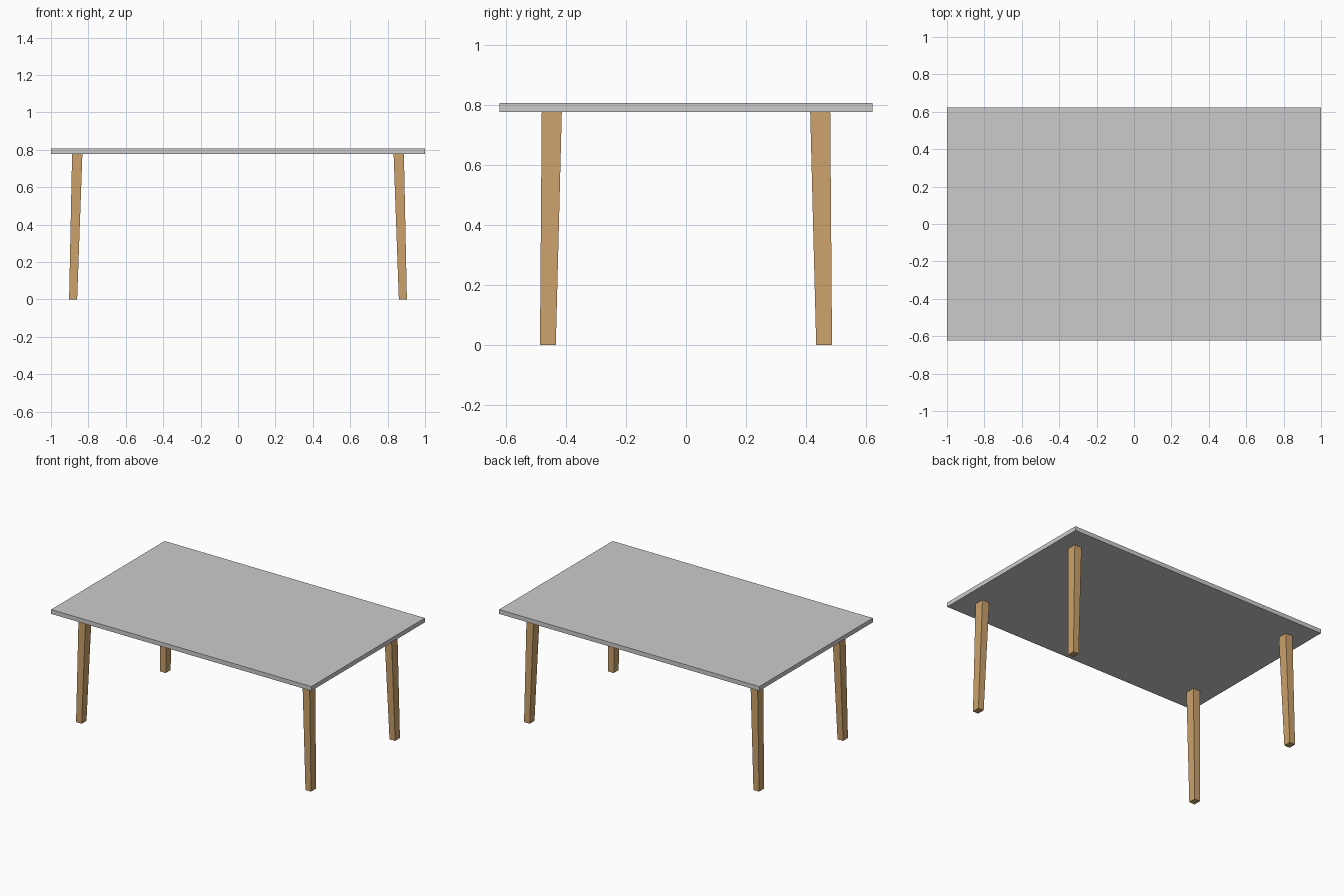
import bpy, bmesh

if "Cube" in bpy.data.objects:
    bpy.data.objects.remove(bpy.data.objects["Cube"])


def material(name, color):
    mat = bpy.data.materials.new(name)
    mat.diffuse_color = color
    mat.use_nodes = True
    mat.node_tree.nodes["Principled BSDF"].inputs["Base Color"].default_value = mat.diffuse_color
    return mat


def tapered_box(name, bottom, top, z0, z1, mat=None):
    """Box between two rectangles given as (x0, x1, y0, y1)."""
    bm = bmesh.new()
    rings = []
    for (x0, x1, y0, y1), z in ((bottom, z0), (top, z1)):
        rings.append([bm.verts.new((x, y, z)) for x, y in
                      ((x0, y0), (x1, y0), (x1, y1), (x0, y1))])
    low, high = rings
    bm.faces.new(low[::-1])
    bm.faces.new(high)
    for i in range(4):
        j = (i + 1) % 4
        bm.faces.new((low[i], low[j], high[j], high[i]))
    bmesh.ops.recalc_face_normals(bm, faces=bm.faces)
    mesh = bpy.data.meshes.new(name)
    bm.to_mesh(mesh)
    bm.free()
    obj = bpy.data.objects.new(name, mesh)
    bpy.context.collection.objects.link(obj)
    if mat:
        mesh.materials.append(mat)
    return obj


TOP_UNDERSIDE = 0.778
wood = material("wood", (0.60, 0.36, 0.15, 1))

# Flat slab top
slab = (-1, 1, -0.623, 0.623)
tapered_box("table_top", slab, slab, TOP_UNDERSIDE, 0.808)


# Four tapered legs, splayed slightly outwards
def mirrored(rect, sx, sy):
    x0, x1, y0, y1 = rect
    return (*sorted((sx * x0, sx * x1)), *sorted((sy * y0, sy * y1)))


foot = (0.860, 0.903, 0.435, 0.488)
head = (0.832, 0.887, 0.415, 0.482)
for sy, depth in ((-1, "front"), (1, "back")):
    for sx, side in ((-1, "left"), (1, "right")):
        tapered_box(f"{depth}_{side}_leg", mirrored(foot, sx, sy),
                    mirrored(head, sx, sy), 0, TOP_UNDERSIDE, wood)
